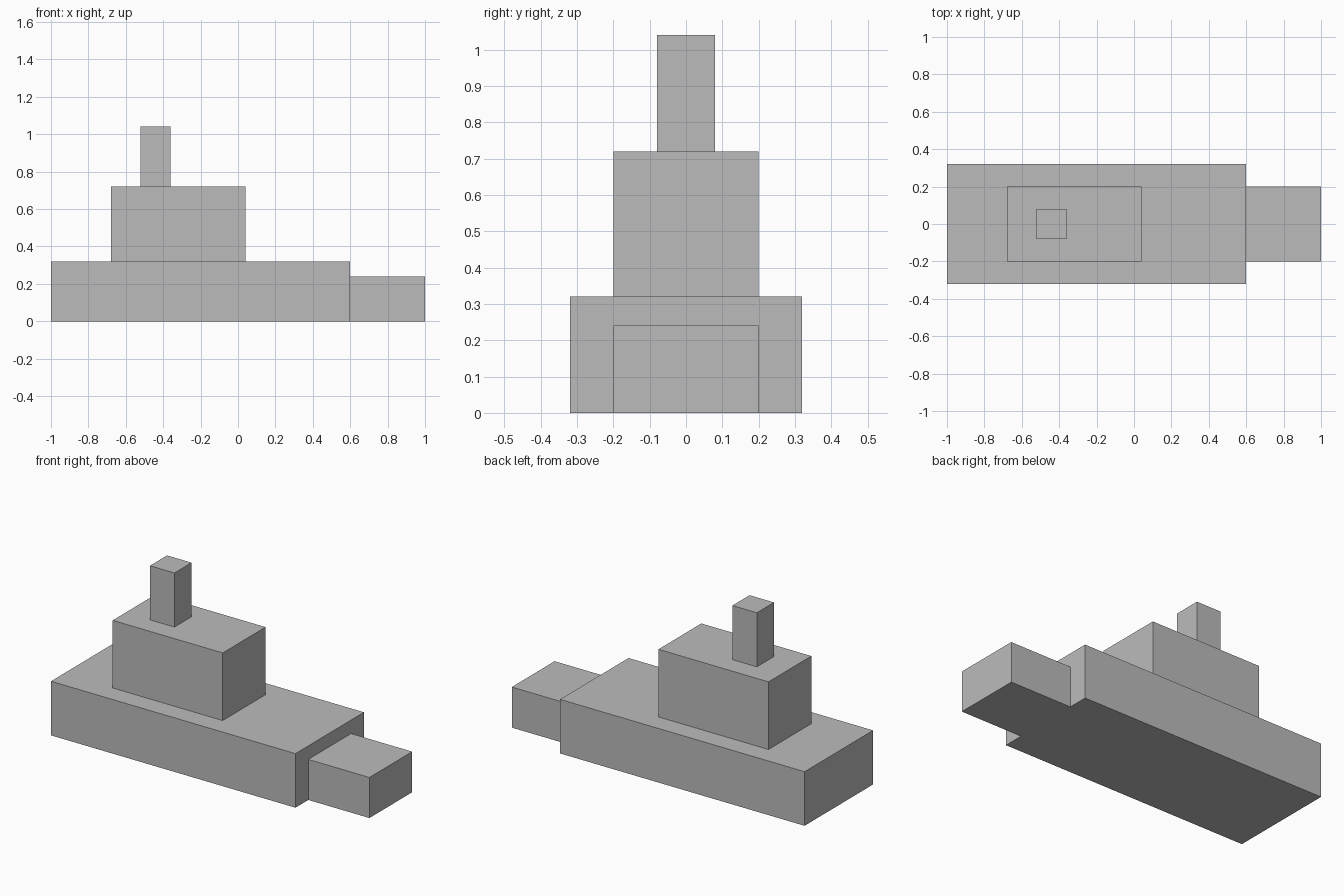
import bpy
from mathutils import Matrix, Vector
import bmesh

cube = bpy.data.objects.get("Cube")
if cube:
    bpy.data.objects.remove(cube, do_unlink=True)

# Single plain grey
grey = bpy.data.materials.new("plain_grey")
grey.use_nodes = True
colour = (0.5, 0.5, 0.5, 1.0)
grey.diffuse_color = colour
grey.node_tree.nodes["Principled BSDF"].inputs["Base Color"].default_value = colour


def block(name, x_min, x_max, width, z_min, z_max):
    """Box centred on y = 0."""
    size = Vector((x_max - x_min, width, z_max - z_min))
    centre = Vector(((x_min + x_max) / 2, 0, (z_min + z_max) / 2))
    bm = bmesh.new()
    bmesh.ops.create_cube(bm, size=1, matrix=Matrix.LocRotScale(None, None, size))
    mesh = bpy.data.meshes.new(name)
    bm.to_mesh(mesh)
    bm.free()
    mesh.materials.append(grey)
    obj = bpy.data.objects.new(name, mesh)
    obj.location = centre
    bpy.context.collection.objects.link(obj)
    return obj


# Hull with a lower, narrower bow
block("hull", -1.0, 0.6, 0.64, 0.0, 0.32)
block("bow", 0.6, 1.0, 0.4, 0.0, 0.24)

# Cabin and funnel stacked on the deck
block("cabin", -0.68, 0.04, 0.4, 0.32, 0.72)
block("funnel", -0.52, -0.36, 0.16, 0.72, 1.04)
